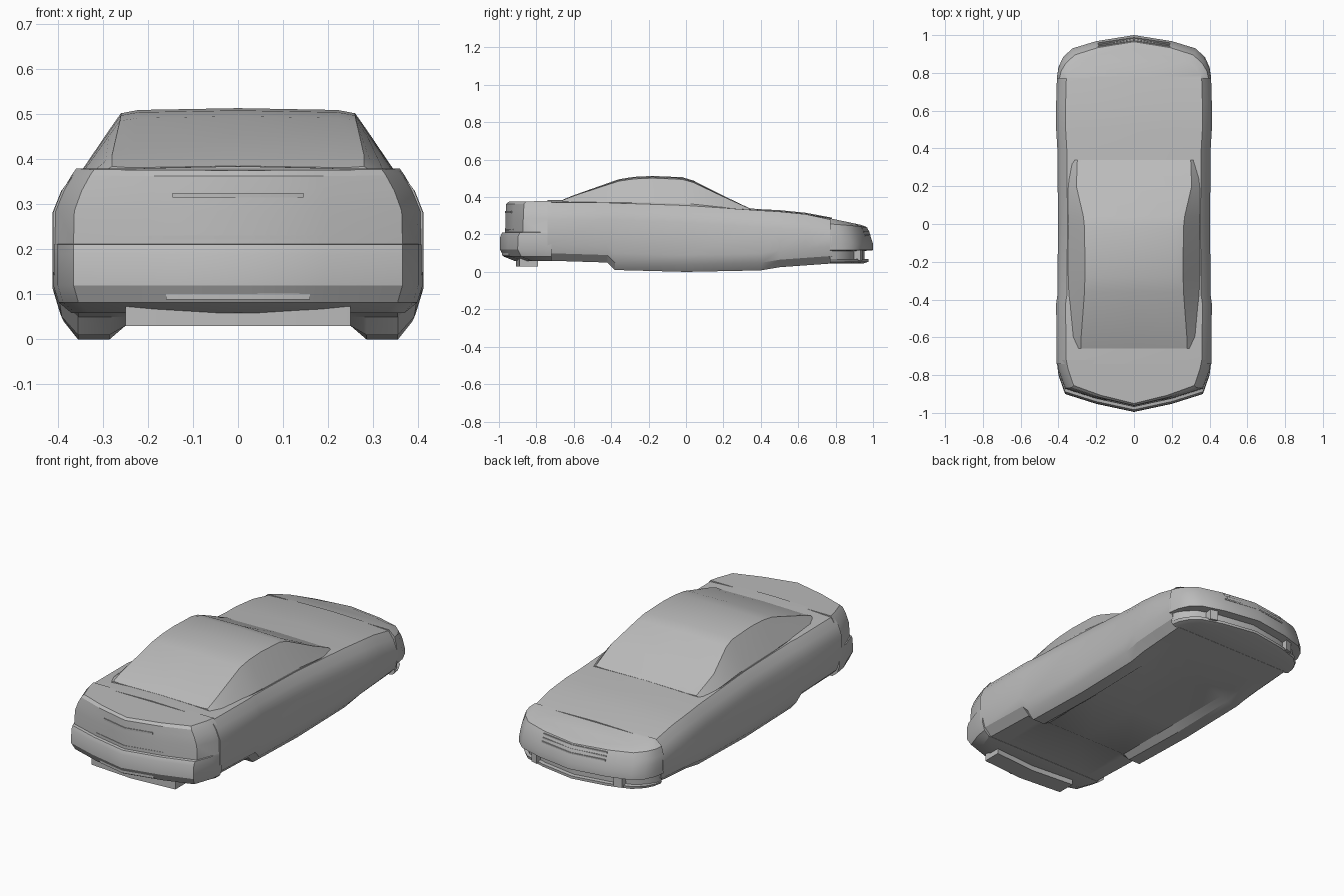
import bpy, bmesh, math

cube = bpy.data.objects.get("Cube")
if cube:
    bpy.data.objects.remove(cube, do_unlink=True)


def make_material(name, value):
    mat = bpy.data.materials.new(name)
    mat.use_nodes = True
    colour = (value, value, value, 1)
    mat.diffuse_color = colour
    mat.node_tree.nodes["Principled BSDF"].inputs["Base Color"].default_value = colour
    return mat


grey = make_material("plain grey", 0.5)


def loft(name, rings, angle=28):
    """Skin a list of closed rings and cap both ends."""
    bm = bmesh.new()
    loops = [[bm.verts.new(p) for p in ring] for ring in rings]
    for a, b in zip(loops, loops[1:]):
        for i in range(len(a)):
            j = (i + 1) % len(a)
            bm.faces.new((a[i], a[j], b[j], b[i]))
    bm.faces.new(loops[0])
    bm.faces.new(loops[-1])
    bmesh.ops.recalc_face_normals(bm, faces=bm.faces)
    mesh = bpy.data.meshes.new(name)
    bm.to_mesh(mesh)
    bm.free()
    obj = bpy.data.objects.new(name, mesh)
    bpy.context.collection.objects.link(obj)
    mesh.materials.append(grey)
    bpy.ops.object.select_all(action="DESELECT")
    obj.select_set(True)
    bpy.context.view_layer.objects.active = obj
    bpy.ops.object.shade_smooth_by_angle(angle=math.radians(angle))
    return obj


def mirrored(half):
    """Close a half outline that starts and ends on the centre line."""
    return half + [(-x, v) for x, v in reversed(half) if x > 0]


def body_section(y, w, rail, belt, crown):
    floor = max(0.03, rail)
    half = [(0, floor), (0.25, floor), (0.285, rail), (0.355, rail),
            (w - 0.015, rail + 0.04), (w, rail + 0.09), (w, belt - 0.09),
            (w - 0.02, belt - 0.04), (w - 0.05, belt), (0.2, crown - 0.004), (0, crown)]
    return [(x, y, z) for x, z in mirrored(half)]


# Main body: y, half width, sill height, belt height, crown height
stations = [(-0.74, 0.41, 0.06, 0.372, 0.384), (-0.42, 0.412, 0.05, 0.37, 0.385),
            (-0.38, 0.406, 0.01, 0.368, 0.38), (0, 0.402, 0, 0.355, 0.365),
            (0.4, 0.406, 0.008, 0.328, 0.335), (0.5, 0.412, 0.025, 0.322, 0.33),
            (0.64, 0.412, 0.035, 0.308, 0.316), (0.78, 0.408, 0.045, 0.278, 0.29)]
loft("body", [body_section(*s) for s in stations])


def bumper(name, plan, levels):
    """Stack one plan outline upwards: height, setback, width scale, slope."""
    tip, root = plan[-1][1], plan[0][1]
    toward = math.copysign(1, root - tip)
    rings = []
    for z, setback, scale, slope in levels:
        half = []
        for x, y in plan:
            blend = min(1, abs(y - root) / 0.1)
            half.append((x * scale, y + toward * setback * blend))
        half = [(0, root)] + half
        rings.append([(x, y, z + slope * abs(y - tip)) for x, y in mirrored(half)])
    return loft(name, rings)


# Nose with recessed lower intake and projecting bumper
nose_plan = [(0.409, 0.77), (0.4, 0.83), (0.375, 0.885), (0.325, 0.93), (0.2, 0.968), (0, 1)]
bumper("nose", nose_plan, [
    (0.046, 0.05, 0.9, 0), (0.054, 0.025, 0.95, 0), (0.068, 0.025, 0.97, 0),
    (0.07, 0.045, 0.96, 0), (0.112, 0.045, 0.97, 0), (0.116, 0, 1, 0),
    (0.15, 0, 1, 0), (0.185, 0.012, 1, 0), (0.215, 0.02, 0.99, 0),
    (0.238, 0.035, 0.965, 0.08), (0.238, 0.07, 0.88, 0.21)])

# Tail with V-shaped plan, rounded bumper and set-in boot panel
tail_plan = [(0.41, -0.72), (0.4, -0.8), (0.365, -0.9), (0.2, -0.952), (0, -0.995)]
bumper("tail", tail_plan, [
    (0.058, 0.08, 0.9, 0), (0.082, 0.02, 0.97, 0), (0.12, 0, 1, 0), (0.19, 0.002, 1, 0),
    (0.21, 0.012, 1, 0), (0.212, 0.028, 1, 0), (0.285, 0.03, 0.995, 0),
    (0.33, 0.032, 0.95, 0), (0.362, 0.034, 0.9, 0.01), (0.374, 0.045, 0.875, 0.02)])


def cabin_section(y, base, base_z, top, top_z):
    rise = top_z - base_z
    half = [(0, base_z - 0.03), (base, base_z - 0.03), (base, base_z),
            (top + (base - top) * 0.3, base_z + rise * 0.65), (top, top_z - rise * 0.08),
            (top * 0.85, top_z - 0.004), (0, top_z)]
    return [(x, y, z) for x, z in mirrored(half)]


# Cabin: y, base half width, base height, roof half width, roof height
cabin = [(-0.66, 0.3, 0.37, 0.28, 0.385), (-0.6, 0.325, 0.37, 0.28, 0.41),
         (-0.36, 0.345, 0.37, 0.262, 0.495), (-0.28, 0.348, 0.37, 0.26, 0.508),
         (-0.18, 0.35, 0.37, 0.26, 0.513), (-0.02, 0.35, 0.365, 0.262, 0.506),
         (0.04, 0.35, 0.362, 0.268, 0.488), (0.2, 0.348, 0.345, 0.305, 0.407),
         (0.34, 0.33, 0.325, 0.3, 0.34)]
loft("cabin", [cabin_section(*s) for s in cabin])


def bent_strip(name, reach, y_mid, y_end, z, height, depth):
    """Shallow strip that follows the V of the nose or tail."""
    rings = []
    for x in (-reach, 0, reach):
        y = y_end if x else y_mid
        rings.append([(x, y - depth, z), (x, y + depth, z),
                      (x, y + depth, z + height), (x, y - depth, z + height)])
    return loft(name, rings)


# Grille bars stepping back up the nose
for i in range(3):
    bent_strip(f"grille_bar_{i + 1}", 0.19, 0.98 - i * 0.008, 0.952 - i * 0.008,
               0.192 + i * 0.018, 0.008, 0.007)

# Intake end posts
for side in (-1, 1):
    rings = [[(side * x, y, z) for x, y in ((0.23, 0.89), (0.27, 0.89), (0.27, 0.932), (0.23, 0.944))]
             for z in (0.06, 0.12)]
    loft("intake_post_" + ("left" if side > 0 else "right"), rings)

# Boot panel trim, plate surround and tail valance
bent_strip("boot_trim", 0.2, -0.963, -0.919, 0.222, 0.008, 0.006)
bent_strip("plate_surround", 0.145, -0.962, -0.93, 0.315, 0.01, 0.005)
bent_strip("tail_valance", 0.16, -0.97, -0.935, 0.088, 0.016, 0.015)
bent_strip("rear_underpan", 0.25, -0.86, -0.84, 0.03, 0.05, 0.05)
